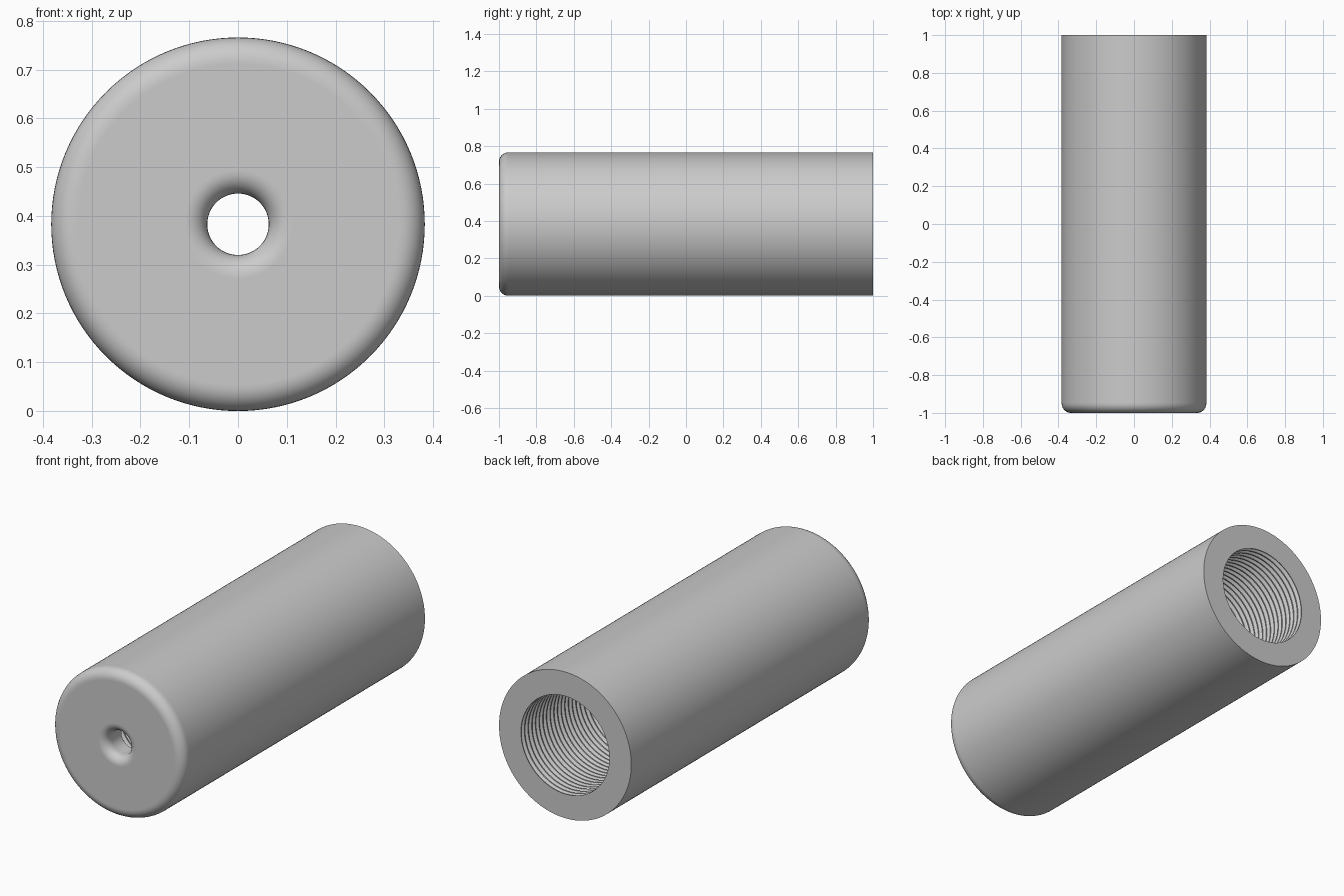
import bpy
import bmesh
import math
from mathutils import Matrix, Vector

if "Cube" in bpy.data.objects:
    bpy.data.objects.remove(bpy.data.objects["Cube"], do_unlink=True)

RADIUS = 0.383       # outside of the sleeve
HOLE = 0.063         # small hole through the front wall
BORE = 0.256         # threaded bore, crest radius
THREAD_DEPTH = 0.016
PITCH = 0.03
WALL_END = -0.875    # inner side of the front wall
SEGMENTS = 128
GAP = 0.004          # support loops keep flat areas evenly shaded


def fillet(r, y, size, start, end, steps=8):
    """Quarter-round arc points as (radius, y)."""
    angles = [math.radians(start + (end - start) * i / steps) for i in range(steps + 1)]
    return [(r + size * math.cos(a), y + size * math.sin(a)) for a in angles]


def sleeve_profile():
    round_out, round_in = 0.05, 0.045
    # Outer wall from the back rim to the rounded front edge
    pts = [(RADIUS, 1), (RADIUS, -1 + round_out + GAP)]
    pts += fillet(RADIUS - round_out, -1 + round_out, round_out, 0, -90)
    # Flat front face, then the rounded mouth of the small hole
    pts += [(RADIUS - round_out - GAP, -1), (HOLE + round_in + GAP, -1)]
    pts += fillet(HOLE + round_in, -1 + round_in, round_in, 270, 180)
    pts += [(HOLE, -1 + round_in + GAP), (HOLE, WALL_END), (BORE, WALL_END)]
    # Thread grooves along the bore, up to the back rim
    count = int((1 - WALL_END) / PITCH)
    step = (1 - WALL_END) / count
    for i in range(count):
        y = WALL_END + i * step
        pts += [(BORE, y + step * 0.1), (BORE + THREAD_DEPTH, y + step * 0.5),
                (BORE, y + step * 0.9)]
    pts.append((BORE, 1))
    return pts


# Threaded sleeve, turned around the y axis
bm = bmesh.new()
verts = [bm.verts.new((r, y, 0)) for r, y in sleeve_profile()]
edges = [bm.edges.new(pair) for pair in zip(verts, verts[1:] + verts[:1])]
bmesh.ops.spin(bm, geom=verts + edges, cent=Vector(), axis=(0, 1, 0),
               angle=math.tau, steps=SEGMENTS, use_merge=False)
bmesh.ops.remove_doubles(bm, verts=bm.verts, dist=0.0001)
bmesh.ops.recalc_face_normals(bm, faces=bm.faces)
bmesh.ops.transform(bm, matrix=Matrix.Translation((0, 0, RADIUS)), verts=bm.verts)
mesh = bpy.data.meshes.new("threaded_sleeve")
bm.to_mesh(mesh)
bm.free()
sleeve = bpy.data.objects.new("threaded_sleeve", mesh)
bpy.context.collection.objects.link(sleeve)

# Plain grey material
grey = bpy.data.materials.new("plain_grey")
grey.use_nodes = True
colour = (0.6, 0.6, 0.6, 1)
grey.diffuse_color = colour
grey.node_tree.nodes["Principled BSDF"].inputs["Base Color"].default_value = colour
mesh.materials.append(grey)

# Smooth turned surfaces with crisp rims and threads
bpy.ops.object.select_all(action="DESELECT")
sleeve.select_set(True)
bpy.context.view_layer.objects.active = sleeve
bpy.ops.object.shade_smooth_by_angle(angle=math.radians(30))
